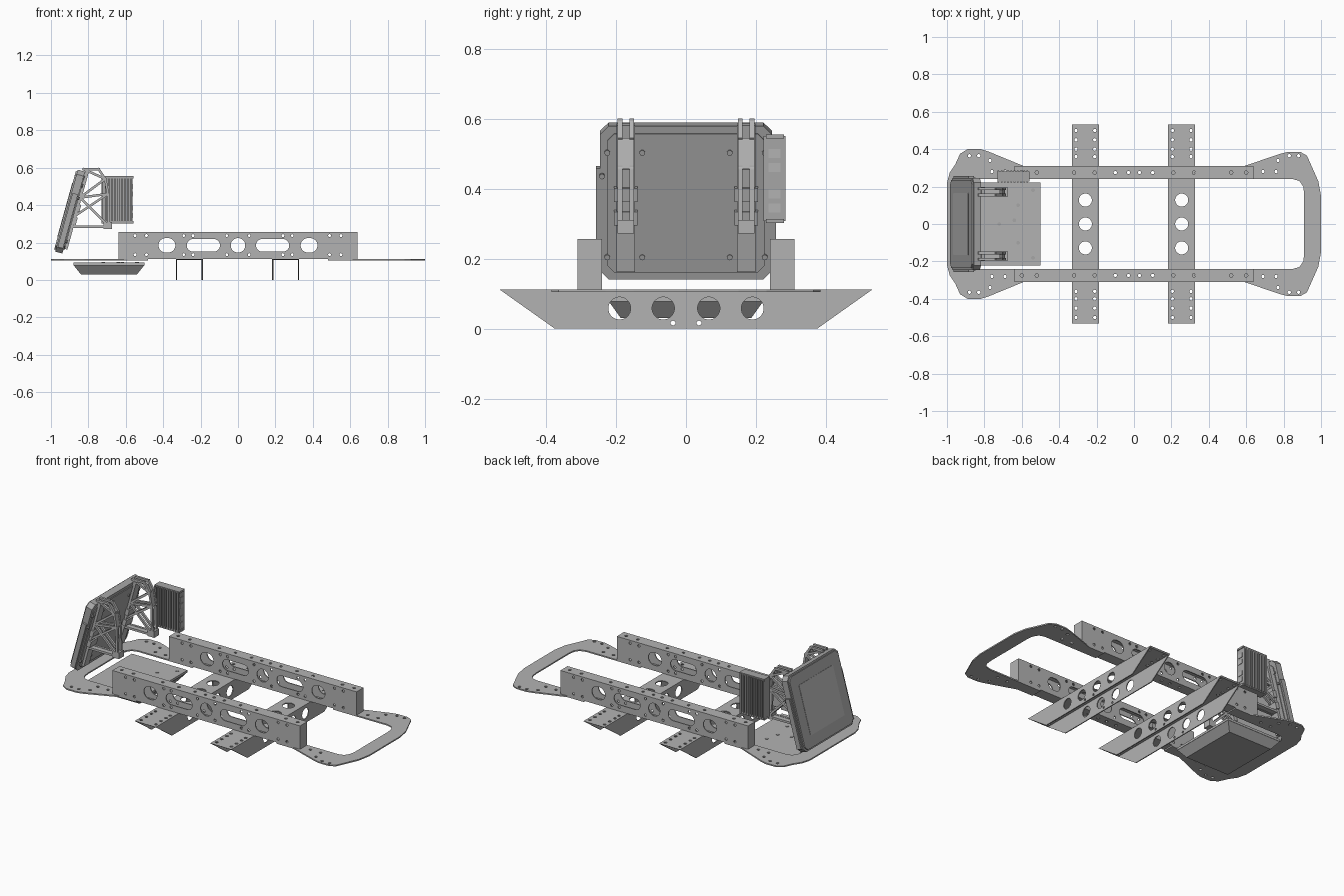
import bpy, bmesh, math
from mathutils import Vector, Matrix

cube = bpy.data.objects.get("Cube")
if cube:
    bpy.data.objects.remove(cube, do_unlink=True)


def material(name, v):
    m = bpy.data.materials.new(name)
    m.use_nodes = True
    m.diffuse_color = (v, v, v, 1)
    m.node_tree.nodes["Principled BSDF"].inputs["Base Color"].default_value = (v, v, v, 1)
    return m


METAL = material("plain grey metal", 0.45)
CASE = material("device grey", 0.38)


def finish(name, bm, mat=METAL):
    bmesh.ops.recalc_face_normals(bm, faces=bm.faces)
    me = bpy.data.meshes.new(name)
    bm.to_mesh(me)
    bm.free()
    me.materials.append(mat)
    ob = bpy.data.objects.new(name, me)
    bpy.context.collection.objects.link(ob)
    return ob


def add_box(bm, lo, hi):
    lo, hi = Vector(lo), Vector(hi)
    mat = Matrix.Translation((lo + hi) / 2) @ Matrix.Diagonal((*(hi - lo), 1))
    return bmesh.ops.create_cube(bm, size=1, matrix=mat)["verts"]


def add_prism(bm, pts, axis, lo, hi):
    """Extrude a 2D outline along an axis (0 x, 1 y, 2 z)."""
    def place(p, d):
        c = list(p)
        c.insert(axis, d)
        return c
    f = bm.faces.new([bm.verts.new(place(p, lo)) for p in pts])
    ext = bmesh.ops.extrude_face_region(bm, geom=[f])["geom"]
    shift = [0, 0, 0]
    shift[axis] = hi - lo
    bmesh.ops.translate(bm, vec=shift, verts=[g for g in ext if isinstance(g, bmesh.types.BMVert)])


def disc(a, b, r, stretch=0, n=24):
    """Circle outline, or a rounded slot when stretched."""
    out = []
    for i in range(n):
        t = 2 * math.pi * (i + 0.5) / n
        out.append((a + r * math.cos(t) + math.copysign(stretch, math.cos(t)), b + r * math.sin(t)))
    return out


def box(name, lo, hi, mat=METAL):
    bm = bmesh.new()
    add_box(bm, lo, hi)
    return finish(name, bm, mat)


def prism(name, pts, axis, lo, hi, mat=METAL):
    bm = bmesh.new()
    add_prism(bm, pts, axis, lo, hi)
    return finish(name, bm, mat)


def cut(ob, build):
    """Subtract the solids drawn by build from ob."""
    bm = bmesh.new()
    build(bm)
    tool = finish("cutter", bm)
    mod = ob.modifiers.new("cut", "BOOLEAN")
    mod.operation, mod.solver, mod.object = "DIFFERENCE", "EXACT", tool
    bpy.context.view_layer.update()
    me = bpy.data.meshes.new_from_object(ob.evaluated_get(bpy.context.evaluated_depsgraph_get()))
    ob.modifiers.clear()
    ob.data = me
    bpy.data.objects.remove(tool, do_unlink=True)


# Side rails: hollow tubes with lightening holes
for side, tag in ((1, "left"), (-1, "right")):
    mid = side * 0.275
    rail = box(tag + "_rail", (-0.64, mid - 0.035, 0.112), (0.64, mid + 0.035, 0.256))
    cut(rail, lambda bm: add_box(bm, (-0.634, mid - 0.029, 0.118), (0.634, mid + 0.029, 0.25)))

    def rail_holes(bm):
        for x, s in ((-0.38, 0.006), (-0.185, 0.055), (0, 0), (0.185, 0.055), (0.38, 0.006)):
            add_prism(bm, disc(x, 0.185, 0.034 if abs(s) == 0.055 else 0.039, s), 1, mid - 0.1, mid + 0.1)
        for x in (0.06, 0.24, 0.29, 0.49, 0.55):
            for sx in (-x, x):
                for z in (0.135, 0.237):
                    add_prism(bm, disc(sx, z, 0.008, n=10), 1, mid - 0.1, mid + 0.1)
        for x in (0.03, 0.1, 0.21, 0.32, 0.52, 0.6):
            for sx in (-x, x):
                add_prism(bm, disc(sx, mid, 0.009, n=10), 2, 0.05, 0.3)
    cut(rail, rail_holes)

# Cross beams: open channels with sloped ends
for x, tag in ((-0.26, "first"), (0.255, "second")):
    beam = prism(tag + "_cross_beam", [(-0.533, 0.112), (0.533, 0.112), (0.375, 0), (-0.375, 0)],
                 0, x - 0.072, x + 0.072)
    cut(beam, lambda bm: add_box(bm, (x - 0.066, -1, -0.1), (x + 0.066, 1, 0.106)))

    def side_holes(bm):
        for y in (-0.19, -0.065, 0.065, 0.19):
            add_prism(bm, disc(y, 0.058, 0.032), 0, x - 0.1, x + 0.1)
        for y in (-0.037, 0.037):
            add_prism(bm, disc(y, 0.016, 0.007, n=10), 0, x - 0.1, x + 0.1)
    cut(beam, side_holes)

    def top_holes(bm):
        for y in (-0.128, 0, 0.128):
            add_prism(bm, disc(x, y, 0.035), 2, 0.1, 0.2)
        for y in (0.36, 0.4, 0.45, 0.5):
            for sy in (-y, y):
                for sx in (-0.05, 0.05):
                    add_prism(bm, disc(x + sx, sy, 0.009, n=10), 2, 0.1, 0.2)
    cut(beam, top_holes)

# U-shaped guard plates at both ends
inner = [(0.48, 0.24), (0.85, 0.24), (0.885, 0.23), (0.905, 0.2), (0.91, 0.16)]
plain_end = [(0.48, 0.31), (0.59, 0.31), (0.78, 0.375), (0.82, 0.385), (0.89, 0.385),
             (0.925, 0.365), (0.945, 0.32), (0.985, 0.23), (1, 0.15)]
wide_end = [(0.48, 0.31), (0.59, 0.31), (0.78, 0.388), (0.82, 0.4), (0.89, 0.4),
            (0.93, 0.375), (0.955, 0.32), (0.985, 0.275), (1, 0.22)]
for sx, outer, tag in ((1, plain_end, "open"), (-1, wide_end, "device")):
    half = outer + [(a, -b) for a, b in reversed(outer)]
    half += [(a, -b) for a, b in inner] + inner[::-1]
    plate = prism(tag + "_end_plate", [(sx * a, b) for a, b in half], 2, 0.104, 0.112)

    def plate_holes(bm):
        for px, py in ((0.69, 0.28), (0.76, 0.28), (0.77, 0.34), (0.83, 0.365), (0.88, 0.365)):
            for sy in (-py, py):
                add_prism(bm, disc(sx * px, sy, 0.009, n=10), 2, 0.05, 0.15)
    cut(plate, plate_holes)

# Low tray unit between the guard arms
box("tray_lid", (-0.88, -0.222, 0.078), (-0.5, 0.222, 0.092))
bm = bmesh.new()
verts = add_box(bm, (-0.88, -0.222, 0.03), (-0.5, 0.222, 0.08))
for v in verts:
    if v.co.z < 0.05:
        v.co.x += 0.04 if v.co.x < -0.7 else -0.04
        v.co.y *= 0.84
finish("tray_body", bm, CASE)
bm = bmesh.new()
for x, y in ((-0.54, -0.18), (-0.54, 0.18), (-0.62, -0.1), (-0.62, 0.1), (-0.72, 0), (-0.64, 0.02)):
    add_prism(bm, disc(x, y, 0.01, n=10), 2, 0.09, 0.095)
finish("tray_screws", bm, CASE)

# Tilted display unit, built upright and then leaned back
tilt = Matrix.Translation((-0.89, 0, 0.363)) @ Matrix.Rotation(math.radians(15.5), 4, "Y")


def chamfered(w, h, c):
    return [(-w, -h + c), (-w + c, -h), (w - c, -h), (w, -h + c),
            (w, h - c), (w - c, h), (-w + c, h), (-w, h - c)]


display = [prism("display_case", chamfered(0.246, 0.227, 0.025), 0, -0.028, 0.012, CASE),
           prism("display_bezel", chamfered(0.236, 0.217, 0.022), 0, -0.036, -0.027, CASE),
           prism("display_screen", chamfered(0.165, 0.15, 0.004), 0, -0.038, -0.034, METAL),
           prism("display_back_panel", chamfered(0.225, 0.205, 0.02), 0, 0.01, 0.017, CASE)]
for s, tag in ((1, "left"), (-1, "right")):
    lo, hi = sorted((s * 0.235, s * 0.257))
    display.append(box(tag + "_display_bumper", (-0.022, lo, -0.2), (0.008, hi, 0.1), CASE))
    y = s * 0.172
    display.append(box(tag + "_strap", (0.012, y - 0.026, -0.2), (0.032, y + 0.026, 0.235)))
    for z in (-0.04, 0.03):
        display.append(box(tag + "_strap_pad", (0.012, y - 0.034, z - 0.02), (0.04, y + 0.034, z + 0.02)))
    bm = bmesh.new()
    for yy, z in ((0.24, 0.08), (0.225, 0.15), (0.125, 0.15), (0.225, -0.16), (0.125, -0.16)):
        add_prism(bm, disc(s * yy, z, 0.008, n=10), 0, 0.01, 0.022)
    display.append(finish(tag + "_case_screws", bm, CASE))
for ob in display:
    ob.data.transform(tilt)

# Truss brackets: paired side webs with a shared rim
NODES = {"top": (-0.825, 0.592), "crown": (-0.745, 0.592), "bend": (-0.71, 0.54), "knee": (-0.695, 0.46),
         "heel": (-0.69, 0.285), "foot": (-0.89, 0.285), "mid": (-0.845, 0.44), "low": (-0.875, 0.34)}
RIM = ["top", "crown", "bend", "knee", "heel"]
WEB = [("foot", "heel"), ("mid", "heel"), ("mid", "bend"), ("mid", "knee"), ("low", "knee"), ("top", "bend")]


def strut(bm, a, b, width, y0, y1):
    a, b = Vector(NODES[a]), Vector(NODES[b])
    d = (b - a).normalized() * width / 2
    n = Vector((-d.y, d.x))
    add_prism(bm, [a - d - n, b + d - n, b + d + n, a - d + n], 1, y0, y1)


for s, tag in ((1, "left"), (-1, "right")):
    y = s * 0.172
    bm = bmesh.new()
    for off in (-0.017, 0.017):
        for a, b in list(zip(RIM, RIM[1:])) + WEB:
            strut(bm, a, b, 0.013, y + off - 0.007, y + off + 0.007)
    for a, b in (("bend", "knee"), ("foot", "heel")):
        strut(bm, a, b, 0.009, y - 0.022, y + 0.022)
    add_box(bm, (-0.72, y - 0.024, 0.272), (-0.675, y + 0.024, 0.31))
    finish(tag + "_truss_bracket", bm)

# Finned cooling box beside the display
bm = bmesh.new()
add_box(bm, (-0.725, 0.235, 0.315), (-0.565, 0.272, 0.545))
for i in range(10):
    x = -0.725 + i * 0.0172
    add_box(bm, (x - 0.0045, 0.222, 0.308), (x + 0.0045, 0.285, 0.55))
for z in (0.302, 0.543):
    add_box(bm, (-0.73, 0.228, z), (-0.56, 0.28, z + 0.012))
finish("cooling_box", bm, CASE)
bm = bmesh.new()
for z in (0.345, 0.385, 0.46, 0.5):
    add_box(bm, (-0.57, 0.236, z - 0.013), (-0.562, 0.27, z + 0.013))
finish("cooling_box_ports", bm)
